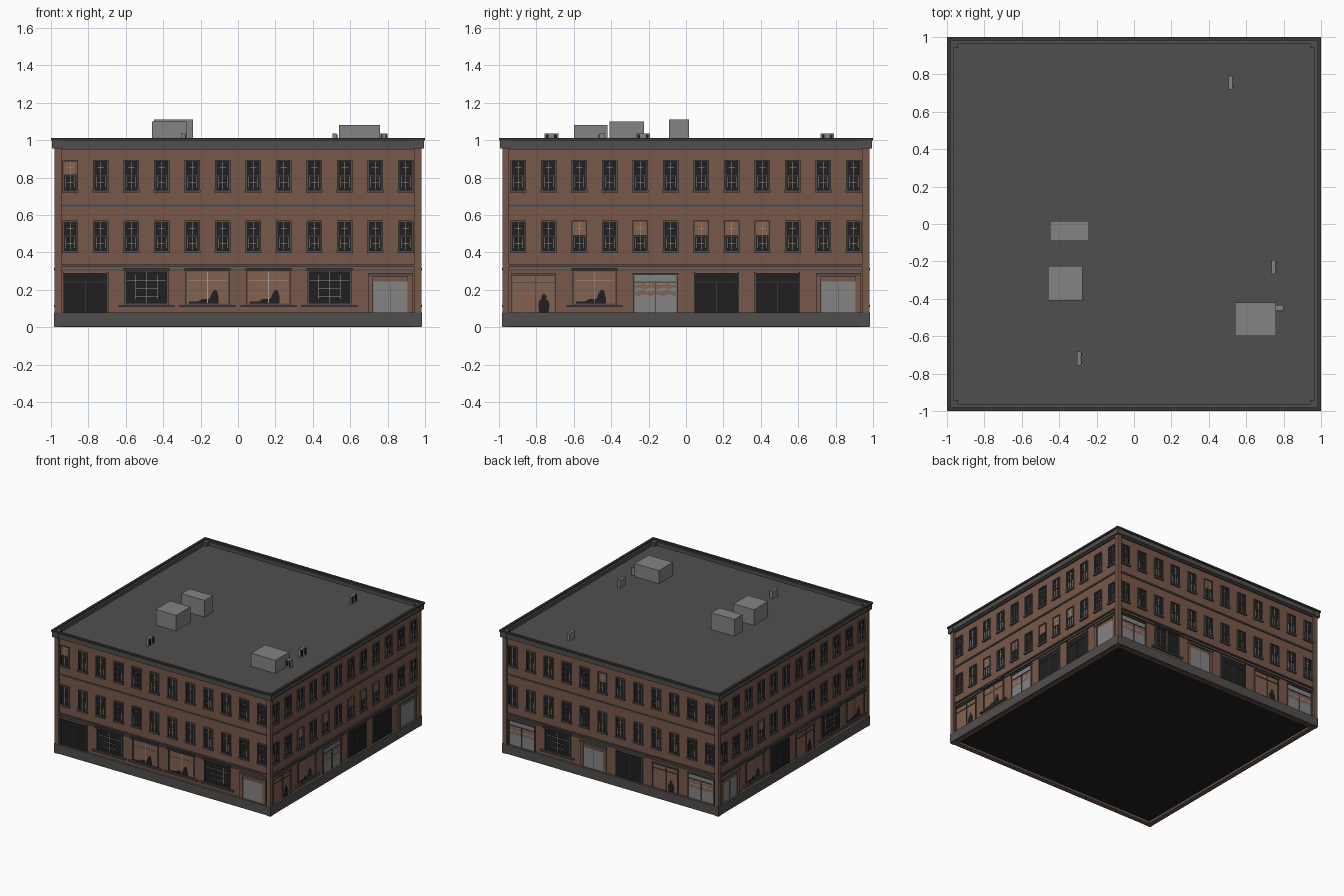
import bpy, bmesh, math
from mathutils import Matrix, Vector

if "Cube" in bpy.data.objects:
    bpy.data.objects.remove(bpy.data.objects["Cube"])


def material(name, r, g, b):
    m = bpy.data.materials.new(name)
    m.diffuse_color = (r, g, b, 1)
    m.use_nodes = True
    m.node_tree.nodes["Principled BSDF"].inputs["Base Color"].default_value = m.diffuse_color
    return m


BRICK = material("brown brick", 0.19, 0.099, 0.067)
STONE = material("dark grey stone", 0.083, 0.078, 0.074)
TRIM = material("charcoal trim", 0.040, 0.039, 0.038)
GLASS = material("near black glass", 0.014, 0.014, 0.014)
METAL = material("light grey metal", 0.225, 0.23, 0.225)
BAR = material("pale window bars", 0.36, 0.34, 0.31)
CURTAIN = material("tan curtain", 0.23, 0.12, 0.08)

parts = {}          # part name -> (bmesh, material)
WALL = 0.965        # distance of the brick face from the centre


def mesh_for(name, mat):
    if name not in parts:
        parts[name] = (bmesh.new(), mat)
    return parts[name][0]


def box(name, mat, lo, hi, turn=0):
    """Axis aligned box, turned about z by quarter turns."""
    lo, hi = Vector(lo), Vector(hi)
    size = hi - lo
    m = (Matrix.Rotation(turn * math.pi / 2, 4, 'Z') @ Matrix.Translation((lo + hi) / 2)
         @ Matrix.Diagonal((*size, 1)))
    bmesh.ops.create_cube(mesh_for(name, mat), size=1, matrix=m)


def panel(name, mat, side, u, z0, z1, w, d1, d0=WALL - 0.01):
    """Box on one facade: u runs left to right, d is distance outwards."""
    box(name, mat, (u - w / 2, -d1, z0), (u + w / 2, -d0, z1), side)


def shape(name, mat, side, u, z, pts, d):
    """Thin flat cut-out plate on one facade."""
    bm = mesh_for(name, mat)
    rot = Matrix.Rotation(side * math.pi / 2, 4, 'Z')
    f = bm.faces.new([bm.verts.new(rot @ Vector((u + a, -d, z + b))) for a, b in pts])
    f.normal_update()


def border(name, mat, side, u, z0, z1, w, t, d):
    """Rectangular frame made of four strips."""
    for s in (-1, 1):
        panel(name, mat, side, u + s * (w - t) / 2, z0, z1, t, d)
    panel(name, mat, side, u, z1 - t, z1, w, d)
    panel(name, mat, side, u, z0, z0 + t, w, d)


PERSON = [(-.025, 0), (.025, 0), (.03, .04), (.022, .065), (.012, .07), (.014, .088),
          (0, .098), (-.014, .088), (-.012, .07), (-.022, .065), (-.03, .04)]
DISPLAY = [(-.10, 0), (.06, 0), (.06, .03), (.05, .07), (.035, .075), (.02, .05),
           (.01, .025), (-.03, .025), (-.05, .012), (-.10, .012)]


# Upper storey sash window
def sash(side, u, z, curtain):
    panel("window_panes", GLASS, side, u, z, z + .165, .075, WALL + .002)
    border("window_frames", STONE, side, u, z, z + .168, .082, .007, WALL + .009)
    panel("window_sills", STONE, side, u, z - .006, z + .008, .09, WALL + .014)
    panel("window_bars", BAR, side, u, z + .01, z + .16, .003, WALL + .004)
    for s in (-1, 1):
        panel("window_bars", BAR, side, u + s * .024, z + .02, z + .075, .002, WALL + .004)
    panel("meeting_rails", TRIM, side, u, z + .08, z + .088, .07, WALL + .006)
    for h in (.045, .125):
        panel("window_bars", BAR, side, u, z + h, z + h + .002, .035, WALL + .004)
    if curtain:
        panel("window_curtains", CURTAIN, side, u, z + .09, z + .16, .066, WALL + .0035)


# Ground floor bays
def shop_window(side, u, lit):
    panel("display_backs" if lit else "shop_panes", CURTAIN if lit else GLASS,
          side, u, .118, .30, .225, WALL + .002)
    border("shop_frames", STONE, side, u, .118, .305, .235, .008, WALL + .009)
    panel("shop_sills", STONE, side, u, .108, .12, .30, WALL + .018)
    panel("shop_heads", TRIM, side, u, .303, .318, .245, WALL + .02)
    panel("shop_bars", BAR, side, u, .13, .30, .003, WALL + .006)
    panel("shop_bars", BAR, side, u, .247, .25, .21, WALL + .006)
    if lit:
        shape("display_figures", GLASS, side, u, .126, DISPLAY, WALL + .0045)
    else:
        for h in (.165, .205):
            panel("shop_bars", BAR, side, u, h, h + .002, .12, WALL + .005)
        for s in (-.06, .06):
            panel("shop_bars", BAR, side, u + s, .15, .28, .002, WALL + .005)


def roller_door(side, u):
    panel("roller_doors", GLASS, side, u, .08, .29, .23, WALL + .003)
    panel("roller_rails", TRIM, side, u, .24, .245, .23, WALL + .006)
    panel("roller_rails", TRIM, side, u, .08, .24, .004, WALL + .006)
    for s in (-1, 1):
        panel("roller_jambs", STONE, side, u + s * .118, .08, .295, .007, WALL + .009)


def metal_door(side, u):
    panel("metal_doors", METAL, side, u, .08, .245, .18, WALL + .004)
    panel("door_gap", STONE, side, u, .08, .235, .003, WALL + .005)
    for s in (-1, 1):
        panel("door_jambs", BRICK, side, u + s * .105, .08, .275, .025, WALL + .01)
    panel("door_lintels", STONE, side, u, .272, .29, .24, WALL + .016)


def brown_door(side, u):
    panel("brown_door_panels", CURTAIN, side, u, .08, .28, .23, WALL + .002)
    panel("brown_door_rails", STONE, side, u, .277, .287, .24, WALL + .012)
    panel("brown_door_rails", STONE, side, u, .237, .243, .23, WALL + .008)
    for s in (-.115, 0.01, .115):
        panel("brown_door_posts", STONE, side, u + s, .08, .28, .006, WALL + .009)
    shape("door_figures", GLASS, side, u + .055, .08, PERSON, WALL + .0045)


def storefront(side, u):
    panel("storefront_panes", METAL, side, u, .08, .285, .235, WALL + .002)
    panel("storefront_rails", STONE, side, u, .28, .29, .245, WALL + .012)
    panel("storefront_rails", TRIM, side, u, .236, .244, .235, WALL + .007)
    for s in (-1, 1):
        panel("storefront_posts", STONE, side, u + s * .117, .08, .285, .007, WALL + .009)
    panel("storefront_posts", STONE, side, u, .08, .236, .005, WALL + .008)
    for base in (.172, .208):       # wavy reflected bands
        n = 10
        wave = lambda i, k: .006 * math.sin(i * 2.1 + k)
        low = [(-.11 + .22 * i / n, wave(i, base * 90)) for i in range(n + 1)]
        top = [(a, .022 + wave(i, 4)) for i, (a, b) in enumerate(low)]
        shape("storefront_bands", CURTAIN, side, u, base, low + top[::-1], WALL + .0035)


def lit_window(side, u):
    shop_window(side, u, True)


def dark_window(side, u):
    shop_window(side, u, False)


BAYS = {'R': roller_door, 'L': lit_window, 'D': dark_window,
        'M': metal_door, 'B': brown_door, 'G': storefront}
PLAN = ["RDLLDM", "BLGRRM", "GDMRBG", "MLRBDL"]       # front, right, back, left
CURTAINS = [{(1, 0)}, {(0, 2), (0, 4), (0, 6), (0, 7), (0, 8)}, {(1, 5)}, {(0, 3)}]

for side in range(4):
    # Wall, base, string courses, cornice and parapet
    panel("brick_walls", BRICK, side, 0, 0, .97, 1.93, WALL, .94)
    panel("stone_base", STONE, side, 0, .005, .08, 1.97, .985, .94)
    panel("string_courses", STONE, side, 0, .643, .655, 1.92, WALL + .008)
    panel("string_courses", STONE, side, 0, .325, .335, 1.92, WALL + .014)
    panel("shop_fascia", STONE, side, 0, .302, .308, 1.90, WALL + .008)
    panel("cornice", STONE, side, 0, .962, 1.0, 1.98, .99, .965)
    panel("parapet_rail", TRIM, side, 0, .998, 1.012, 2.0, 1.0, .98)
    # Corner pilaster with cap
    box("corner_pilasters", BRICK, (.945, -.982, .0), (.982, -.945, .965), side)
    box("corner_caps", STONE, (.94, -.994, .955), (.994, -.94, 1.002), side)
    for i in range(12):
        for row, z in enumerate((.403, .727)):
            sash(side, (i - 5.5) * .163, z, (row, i) in CURTAINS[side])
    for i, kind in enumerate(PLAN[side]):
        BAYS[kind](side, (i - 2.5) * .326)

# Roof deck and floor
box("roof_deck", STONE, (-.982, -.982, .95), (.982, .982, .972))
box("floor_slab", GLASS, (-.955, -.955, .02), (.955, .955, .04))

# Rooftop machines
for x0, x1, y0, y1, top in ((-.45, -.24, -.09, .015, 1.11), (-.46, -.275, -.41, -.225, 1.10),
                            (.54, .76, -.60, -.42, 1.08)):
    box("rooftop_units", METAL, (x0, y0, .965), (x1, y1, top))
# Small roof vents with dark side fins
for x, y, turned in ((.515, .755, 0), (.745, -.23, 0), (-.295, -.72, 0), (.78, -.448, 1)):
    w, l = (.02, .015) if turned else (.011, .037)
    box("roof_vents", METAL, (x - w, y - l, .97), (x + w, y + l, 1.035))
    for s in (-1, 1):
        if turned:
            box("vent_fins", GLASS, (x + s * .012 - .004, y - .02, .985),
                (x + s * .012 + .004, y + .01, 1.03))
        else:
            box("vent_fins", GLASS, (x, y + s * .022 - .007, .985),
                (x + .018, y + s * .022 + .007, 1.03))

# Turn every part into an object
for name, (bm, mat) in parts.items():
    me = bpy.data.meshes.new(name)
    bm.to_mesh(me)
    bm.free()
    me.materials.append(mat)
    bpy.context.scene.collection.objects.link(bpy.data.objects.new(name, me))
